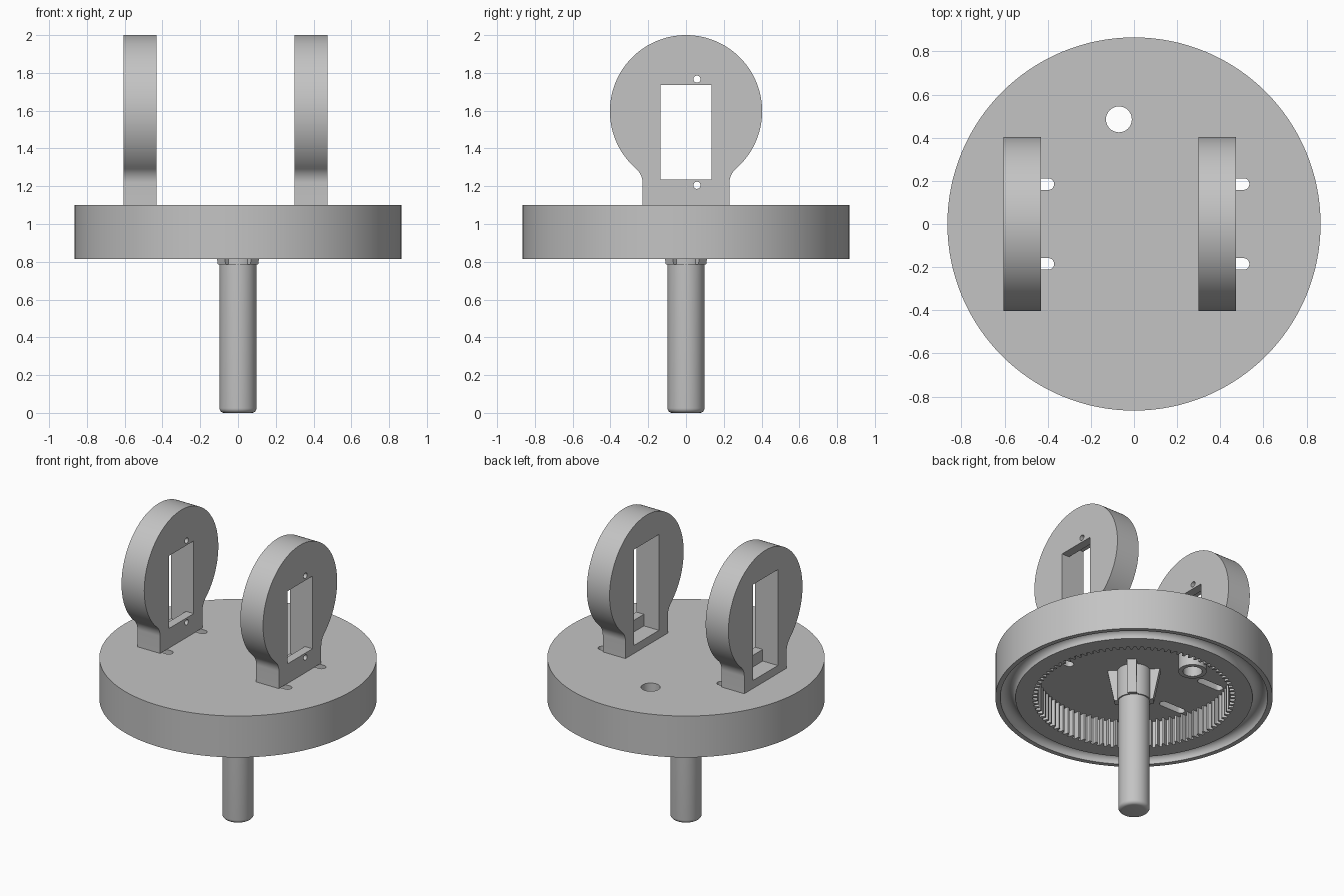
import bpy, bmesh, math
from mathutils import Matrix, Vector

cube = bpy.data.objects.get("Cube")
if cube:
    bpy.data.objects.remove(cube, do_unlink=True)

grey = bpy.data.materials.new("plain_grey")
grey.use_nodes = True
grey.diffuse_color = (0.55, 0.55, 0.55, 1)
grey.node_tree.nodes["Principled BSDF"].inputs["Base Color"].default_value = grey.diffuse_color

FLAT = Matrix.Identity(4)
# Maps profile (u, v) and depth w to world (y, z) and x
SIDE = Matrix(((0, 0, 1, 0), (1, 0, 0, 0), (0, 1, 0, 0), (0, 0, 0, 1)))


def make(name, bm):
    bmesh.ops.recalc_face_normals(bm, faces=bm.faces)
    mesh = bpy.data.meshes.new(name)
    bm.to_mesh(mesh)
    bm.free()
    mesh.materials.append(grey)
    obj = bpy.data.objects.new(name, mesh)
    bpy.context.collection.objects.link(obj)
    return obj


def prism(name, points, low, high, matrix=FLAT):
    """Extrude a closed outline between two depths."""
    bm = bmesh.new()
    face = bm.faces.new([bm.verts.new((u, v, low)) for u, v in points])
    out = bmesh.ops.extrude_face_region(bm, geom=[face])
    top = [g for g in out["geom"] if isinstance(g, bmesh.types.BMVert)]
    bmesh.ops.translate(bm, verts=top, vec=(0, 0, high - low))
    bm.transform(matrix)
    return make(name, bm)


def lathe(name, profile, steps=64, closed=False):
    """Spin an (r, z) profile around z."""
    bm = bmesh.new()
    verts = [bm.verts.new((r, 0, z)) for r, z in profile]
    pairs = list(zip(verts, verts[1:])) + ([(verts[-1], verts[0])] if closed else [])
    edges = [bm.edges.new(p) for p in pairs]
    bmesh.ops.spin(bm, geom=verts + edges, cent=(0, 0, 0), axis=(0, 0, 1),
                   angle=math.tau, steps=steps)
    bmesh.ops.remove_doubles(bm, verts=bm.verts, dist=0.0002)
    return make(name, bm)


def arc(cu, cv, r, start, end, n):
    return [(cu + r * math.cos(math.radians(start + (end - start) * i / n)),
             cv + r * math.sin(math.radians(start + (end - start) * i / n)))
            for i in range(n + 1)]


def circle(cu, cv, r, n=32):
    return arc(cu, cv, r, 0, 360, n)[:-1]


def box(u0, u1, v0, v1):
    return [(u0, v0), (u1, v0), (u1, v1), (u0, v1)]


def cut(obj, cutters):
    """Subtract the cutters, bake the result and remove them."""
    for c in cutters:
        c.hide_render = True
        mod = obj.modifiers.new("cut", "BOOLEAN")
        mod.operation, mod.solver, mod.object = "DIFFERENCE", "EXACT", c
    graph = bpy.context.evaluated_depsgraph_get()
    mesh = bpy.data.meshes.new_from_object(obj.evaluated_get(graph))
    obj.modifiers.clear()
    obj.data = mesh
    for c in cutters:
        bpy.data.objects.remove(c, do_unlink=True)


BOTTOM, CEILING, TOP = 0.815, 1.0, 1.1
HOLE = (-0.07, 0.485)
PLATES = {"right_bracket": -0.605, "left_bracket": 0.3}
THICK = 0.173
parts = []

# Turntable disc
disc = prism("turntable_disc", circle(0, 0, 0.865, 128), BOTTOM, TOP)

# Internal ring gear cavity
teeth, outline = 90, []
for i in range(teeth):
    for part, radius in ((0, 0.602), (0.3, 0.602), (0.45, 0.632), (0.85, 0.632)):
        a = math.tau * (i + part) / teeth
        outline.append((radius * math.cos(a), radius * math.sin(a)))
cutters = [prism("gear_cutter", outline, 0.7, CEILING)]

# Bearing groove
cutters.append(lathe("groove_cutter", circle(0.787, BOTTOM, 0.047, 24), 128, closed=True))

# Cable hole and mounting slots
cutters.append(prism("cable_cutter", circle(*HOLE, 0.06), 0.7, 1.2))
for x in PLATES.values():
    for y in (-0.185, 0.185):
        slot = (arc(x + 0.208, y, 0.027, -90, 90, 10) + arc(x + 0.07, y, 0.027, 90, 270, 10))
        cutters.append(prism("slot_cutter", slot, 0.9, 1.2))
cut(disc, cutters)
parts.append(disc)

# Tubular boss around the cable hole
boss = lathe("cable_boss", box(0.06, 0.088, BOTTOM, CEILING + 0.01), 32, closed=True)
boss.data.transform(Matrix.Translation((*HOLE, 0)))
parts.append(boss)

# Central shaft with rounded end, collar and four gussets
end = arc(0.073, 0.025, 0.025, -90, 0, 6)
parts.append(lathe("shaft", [(0, 0)] + end + [(0.098, CEILING + 0.01), (0, CEILING + 0.01)]))
parts.append(prism("shaft_collar", circle(0, 0, 0.106, 48), 0.785, CEILING + 0.01))
rib = [(0, 0.785), (0.122, 0.785), (0.165, CEILING + 0.005), (0, CEILING + 0.005)]
for k in range(4):
    turn = Matrix.Rotation(math.radians(45 + 90 * k), 4, "Z")
    parts.append(prism(f"shaft_gusset_{k + 1}", rib, -0.029, 0.029, turn @ SIDE))

# Round motor brackets: disc head, filleted neck, window, flange pocket, screw holes
R, CZ, NECK, FILLET = 0.403, 1.597, 0.23, 0.1
drop = math.sqrt((R + FILLET) ** 2 - (NECK + FILLET) ** 2)
angle = math.degrees(math.atan2(drop, NECK + FILLET))
half = arc(NECK + FILLET, CZ - drop, FILLET, 180, 180 - angle, 10)
head = arc(0, CZ, R, -angle, 180 + angle, 96)
shape = ([(NECK, TOP)] + half + head[1:-1]
         + [(-u, v) for u, v in reversed(half)] + [(-NECK, TOP)])
for name, x in PLATES.items():
    bracket = prism(name, shape, x, x + THICK, SIDE)
    cutters = [
        prism("pocket_cutter", box(-0.135, 0.135, 1.155, 1.815), x - 0.1, x + 0.115, SIDE),
        prism("window_cutter", box(-0.135, 0.135, 1.235, 1.735), x + 0.05, x + 0.3, SIDE)]
    for y in (-0.058, 0.058):
        for z in (1.205, 1.767):
            cutters.append(prism("screw_cutter", circle(y, z, 0.019, 20),
                                 x + 0.05, x + 0.3, SIDE))
    cut(bracket, cutters)
    parts.append(bracket)

# Smooth shading with sharp edges kept
bpy.ops.object.select_all(action="DESELECT")
for p in parts:
    p.select_set(True)
bpy.context.view_layer.objects.active = disc
bpy.ops.object.shade_smooth_by_angle(angle=math.radians(30))
